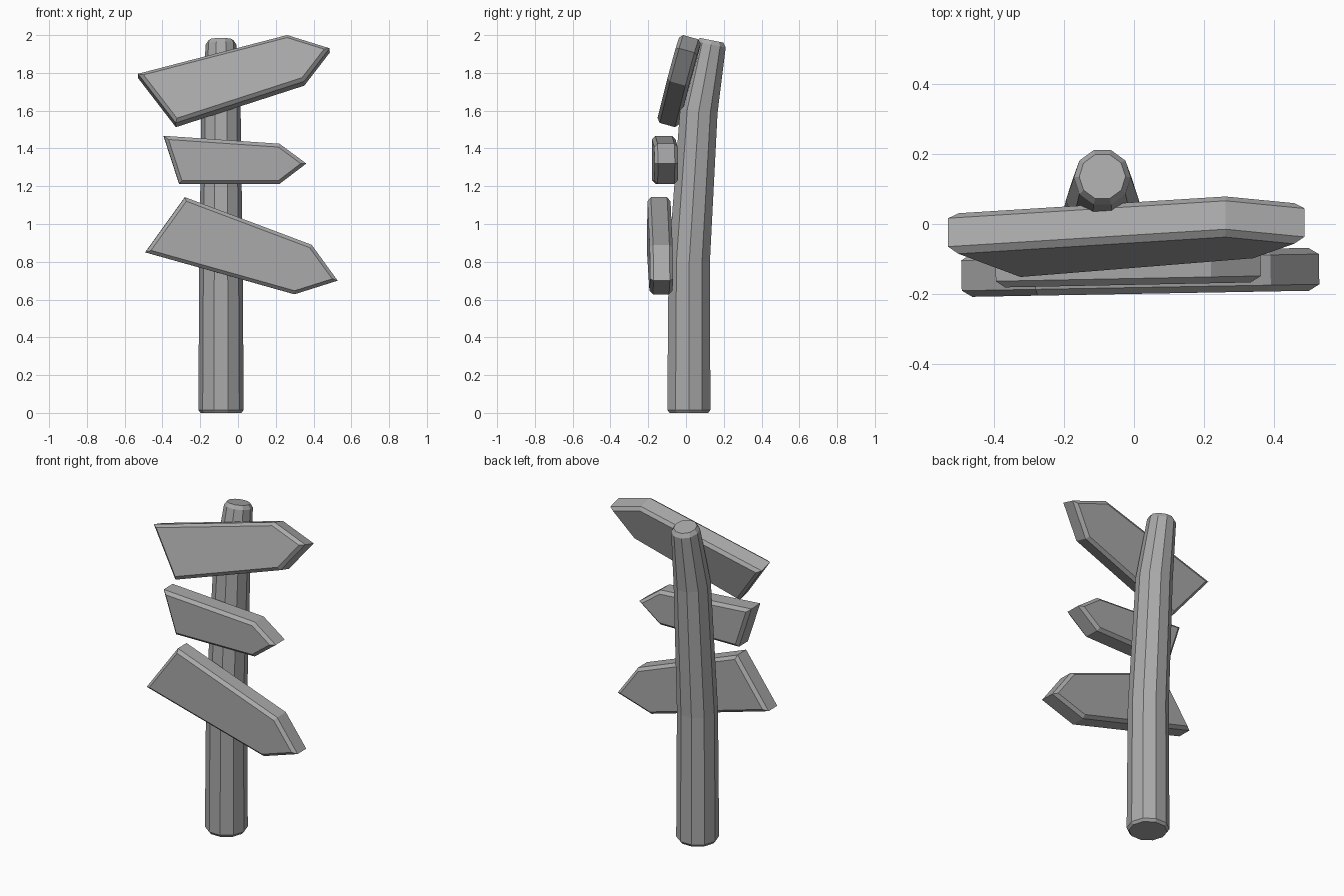
import bpy, bmesh, math
from mathutils import Vector

cube = bpy.data.objects.get("Cube")
if cube:
    bpy.data.objects.remove(cube)

grey = bpy.data.materials.new("plain grey")
grey.use_nodes = True
colour = (0.4, 0.4, 0.4, 1)
grey.diffuse_color = colour
grey.node_tree.nodes["Principled BSDF"].inputs["Base Color"].default_value = colour


def finish(name, bm):
    bmesh.ops.recalc_face_normals(bm, faces=bm.faces)
    mesh = bpy.data.meshes.new(name)
    bm.to_mesh(mesh)
    bm.free()
    mesh.materials.append(grey)
    bpy.context.collection.objects.link(bpy.data.objects.new(name, mesh))


# Ten-sided post, bending backwards: (height, depth, radius, ring slope)
def build_post(rings, sides=10, x=-0.09):
    bm = bmesh.new()
    loops = []
    for z, y, r, slope in rings:
        loop = []
        for i in range(sides):
            a = math.tau * i / sides
            dy = r * math.sin(a)
            loop.append(bm.verts.new((x + r * math.cos(a), y + dy, z + slope * dy)))
        loops.append(loop)
    for low, high in zip(loops, loops[1:]):
        for i in range(sides):
            j = (i + 1) % sides
            bm.faces.new((low[i], low[j], high[j], high[i]))
    bm.faces.new(loops[0])
    bm.faces.new(loops[-1])
    finish("post", bm)


# Pointed board: front outline in x and z, on the plane y = y0 + b*x + c*(z - z0)
def build_board(name, outline, thickness, y0, z0, b, c, rim=0.018):
    bm = bmesh.new()
    normal = Vector((-b, 1, -c)).normalized()
    front = [Vector((x, y0 + b * x + c * (z - z0), z)) for x, z in outline]
    near = [bm.verts.new(p) for p in front]
    far = [bm.verts.new(p + normal * thickness) for p in front]
    caps = [bm.faces.new(near), bm.faces.new(far)]
    for i in range(len(near)):
        j = (i + 1) % len(near)
        bm.faces.new((near[i], near[j], far[j], far[i]))
    # Chamfer the front and back rims only
    edges = [e for f in caps for e in f.edges]
    bmesh.ops.recalc_face_normals(bm, faces=bm.faces)
    bmesh.ops.bevel(bm, geom=edges, offset=rim, segments=1, affect='EDGES')
    finish(name, bm)


build_post([(0, 0.015, 0.108, 0), (0.016, 0.015, 0.12, 0), (0.8, 0.017, 0.115, -0.03),
            (1.6, 0.068, 0.104, -0.13), (1.95, 0.133, 0.081, -0.2),
            (1.973, 0.135, 0.066, -0.2)])

build_board("top_board", [(-0.53, 1.80), (-0.33, 1.54), (0.35, 1.76), (0.485, 1.935), (0.26, 2.005)],
            0.12, -0.031, 2.0, -0.01, 0.28)
build_board("middle_board", [(-0.393, 1.467), (-0.31, 1.212), (0.22, 1.212), (0.362, 1.32), (0.22, 1.425)],
            0.125, -0.173, 1.32, 0.02, 0)
build_board("lower_board", [(-0.49, 0.85), (-0.28, 1.142), (0.39, 0.89), (0.528, 0.70), (0.30, 0.628)],
            0.122, -0.199, 0.88, 0.018, 0)
